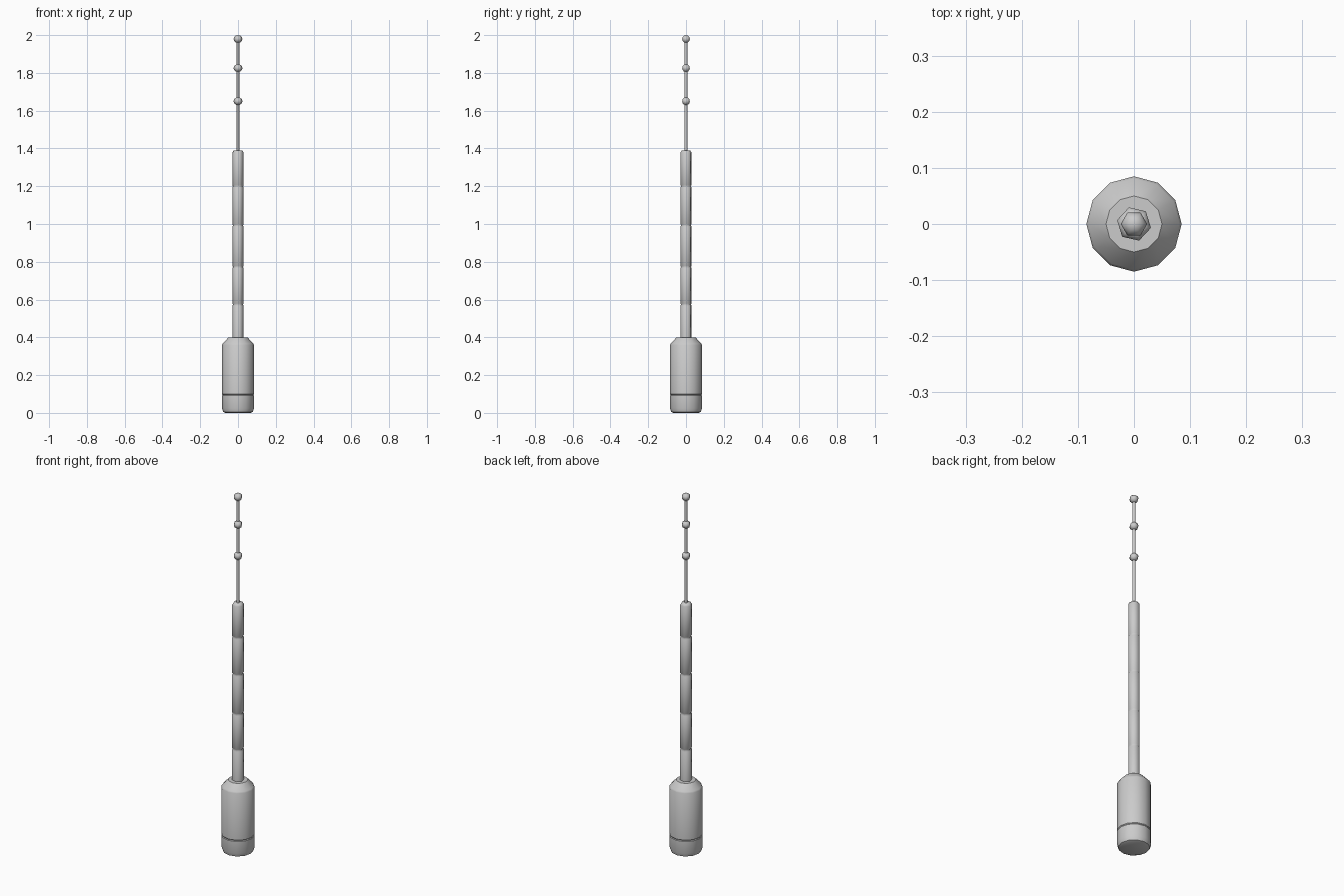
import bpy, bmesh
from math import sin, cos, pi, radians

if "Cube" in bpy.data.objects:
    bpy.data.objects.remove(bpy.data.objects["Cube"])


def lathe(name, profile, sides, turn=0.0, smooth=35):
    """Spin (radius, z) points round the z axis; radius 0 makes a pole, open ends are capped."""
    bm = bmesh.new()
    rings = []
    for r, z in profile:
        if r == 0:
            rings.append([bm.verts.new((0, 0, z))])
        else:
            rings.append([bm.verts.new((r * cos(turn + 2 * pi * i / sides),
                                        r * sin(turn + 2 * pi * i / sides), z))
                          for i in range(sides)])
    for a, b in zip(rings, rings[1:]):
        for i in range(sides):
            j = (i + 1) % sides
            if len(a) == 1:
                bm.faces.new((a[0], b[j], b[i]))
            elif len(b) == 1:
                bm.faces.new((a[i], a[j], b[0]))
            else:
                bm.faces.new((a[i], a[j], b[j], b[i]))
    if len(rings[0]) > 1:
        bm.faces.new(rings[0][::-1])
    if len(rings[-1]) > 1:
        bm.faces.new(rings[-1])
    mesh = bpy.data.meshes.new(name)
    bm.to_mesh(mesh)
    bm.free()
    ob = bpy.data.objects.new(name, mesh)
    bpy.context.collection.objects.link(ob)
    bpy.ops.object.select_all(action='DESELECT')
    ob.select_set(True)
    bpy.context.view_layer.objects.active = ob
    bpy.ops.object.shade_smooth_by_angle(angle=radians(smooth))
    return ob


# Twelve-sided base canister: rounded foot, seam groove, sloped shoulder
lathe("base_canister", [(0.066, 0.0), (0.078, 0.005), (0.085, 0.025), (0.085, 0.091),
                        (0.082, 0.095), (0.085, 0.099), (0.085, 0.36),
                        (0.081, 0.367), (0.05, 0.40)], 12)

# Hexagonal mast: sections separated by narrow grooves, bevelled top
joints = [0.573, 0.773, 0.993, 1.2]
mast = [(0.031, 0.39)]
for z in joints:
    mast += [(0.031, z - 0.006), (0.027, z), (0.031, z + 0.006)]
mast += [(0.031, 1.378), (0.023, 1.39)]
lathe("mast", mast, 6, radians(47), smooth=65)

# Thin whip rod
lathe("whip_rod", [(0.0085, 1.38), (0.0085, 1.98)], 6, smooth=65)

# Beads along the whip
R = 0.0235
for n, z in enumerate((1.65, 1.825, 1.979)):
    pts = [(0 if k in (0, 6) else R * sin(pi * k / 6), z - 0.021 * cos(pi * k / 6))
           for k in range(7)]
    lathe(f"whip_bead_{n + 1}", pts, 6, smooth=65)
